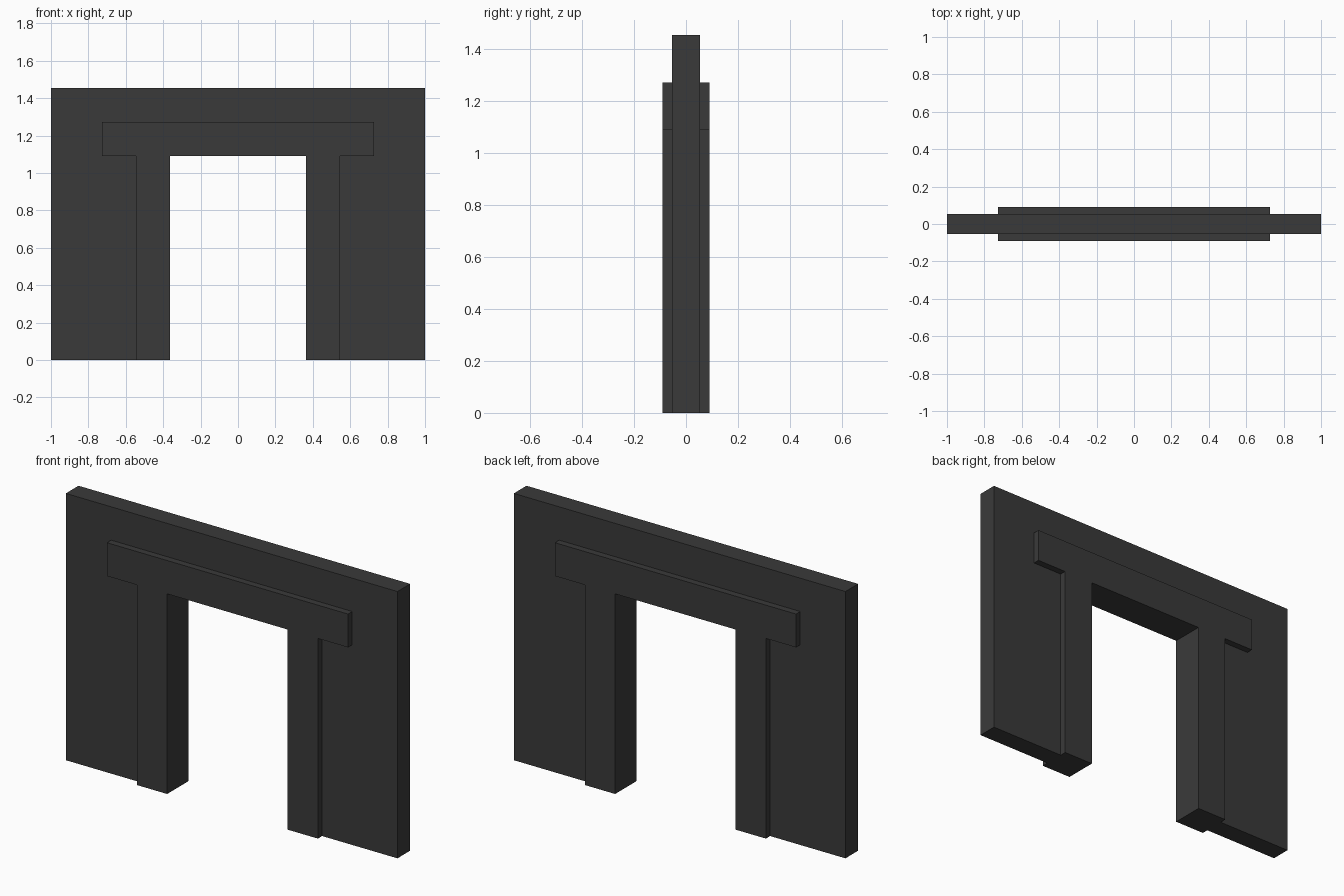
import bpy, bmesh

cube = bpy.data.objects.get("Cube")
if cube:
    bpy.data.objects.remove(cube, do_unlink=True)

# Key dimensions
UNIT = 2 / 11
OPENING, JAMB, LINTEL, WALL = 2 * UNIT, 3 * UNIT, 4 * UNIT, 1.0
OPENING_TOP, LINTEL_TOP, WALL_TOP = 6 * UNIT, 7 * UNIT, 8 * UNIT
WALL_DEPTH, FRAME_DEPTH = 0.6 * UNIT, UNIT

charcoal = bpy.data.materials.new("charcoal")
charcoal.use_nodes = True
colour = (0.042, 0.042, 0.042, 1)
charcoal.diffuse_color = colour
charcoal.node_tree.nodes["Principled BSDF"].inputs["Base Color"].default_value = colour


def mirrored(half):
    """Complete a right-hand outline with its mirror image."""
    return half + [(-x, z) for x, z in reversed(half)]


def extruded(name, outline, depth):
    """Extrude an x-z outline evenly about y = 0."""
    bm = bmesh.new()
    face = bm.faces.new([bm.verts.new((x, -depth / 2, z)) for x, z in outline])
    result = bmesh.ops.extrude_face_region(bm, geom=[face])
    moved = [v for v in result["geom"] if isinstance(v, bmesh.types.BMVert)]
    bmesh.ops.translate(bm, verts=moved, vec=(0, depth, 0))
    bmesh.ops.recalc_face_normals(bm, faces=bm.faces)
    mesh = bpy.data.meshes.new(name)
    bm.to_mesh(mesh)
    bm.free()
    mesh.materials.append(charcoal)
    obj = bpy.data.objects.new(name, mesh)
    bpy.context.collection.objects.link(obj)
    return obj


# Outer edge of the door frame, shared by the wall cut-out and the frame
frame_edge = [(JAMB, 0), (JAMB, OPENING_TOP),
              (LINTEL, OPENING_TOP), (LINTEL, LINTEL_TOP)]

# Wall fitted around the door frame
extruded("wall", mirrored([(WALL, WALL_TOP), (WALL, 0)] + frame_edge), WALL_DEPTH)

# Thicker door frame with overhanging lintel
extruded("door_frame",
         mirrored([(OPENING, OPENING_TOP), (OPENING, 0)] + frame_edge), FRAME_DEPTH)
